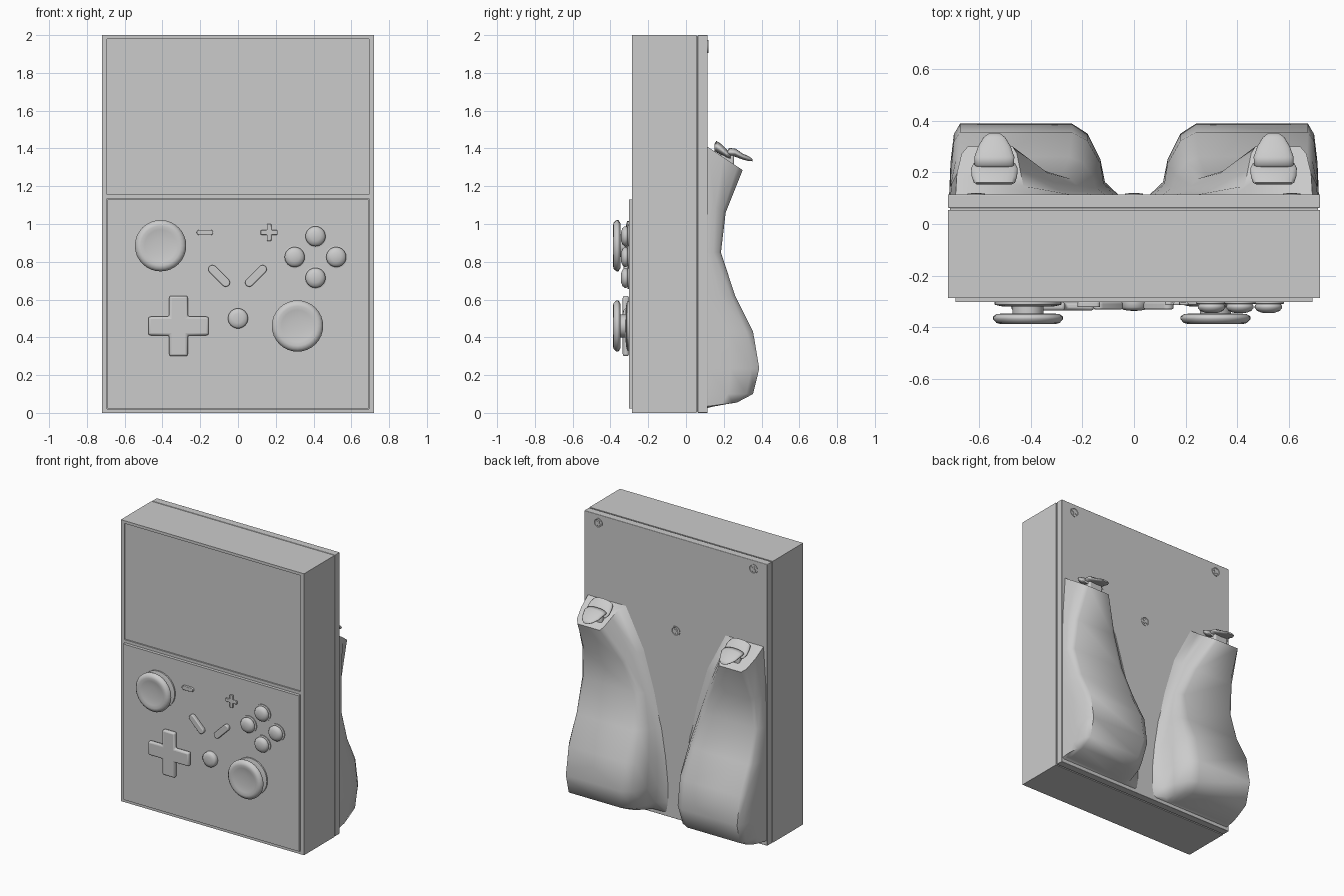
import bpy, bmesh, math
from math import cos, sin, pi, radians
from mathutils import Matrix, Vector

cube = bpy.data.objects.get("Cube")
if cube:
    bpy.data.objects.remove(cube, do_unlink=True)

grey = bpy.data.materials.new("plain_grey")
grey.use_nodes = True
grey.diffuse_color = (0.6, 0.6, 0.6, 1)
grey.node_tree.nodes["Principled BSDF"].inputs["Base Color"].default_value = (0.6, 0.6, 0.6, 1)


def finish(name, bm, bevel=0, segments=3, angle=35):
    """Turn a bmesh into a shaded object with an optional bevel."""
    bmesh.ops.recalc_face_normals(bm, faces=bm.faces)
    mesh = bpy.data.meshes.new(name)
    bm.to_mesh(mesh)
    bm.free()
    mesh.materials.append(grey)
    ob = bpy.data.objects.new(name, mesh)
    bpy.context.collection.objects.link(ob)
    if bevel:
        mod = ob.modifiers.new("bevel", 'BEVEL')
        mod.width, mod.segments, mod.limit_method = bevel, segments, 'ANGLE'
    bpy.ops.object.select_all(action='DESELECT')
    ob.select_set(True)
    bpy.context.view_layer.objects.active = ob
    bpy.ops.object.shade_smooth_by_angle(angle=radians(angle))
    return ob


def box(name, x0, x1, y0, y1, z0, z1, bevel=0):
    bm = bmesh.new()
    m = Matrix.Translation(((x0 + x1) / 2, (y0 + y1) / 2, (z0 + z1) / 2))
    bmesh.ops.create_cube(bm, size=1, matrix=m @ Matrix.Diagonal((x1 - x0, y1 - y0, z1 - z0, 1)))
    return finish(name, bm, bevel)


def loft(name, rings, **kw):
    """Skin closed rings of equal length and cap both ends."""
    bm = bmesh.new()
    rows = [[bm.verts.new(p) for p in ring] for ring in rings]
    n = len(rows[0])
    for a, b in zip(rows, rows[1:]):
        for i in range(n):
            j = (i + 1) % n
            bm.faces.new((a[i], a[j], b[j], b[i]))
    bm.faces.new(rows[0])
    bm.faces.new(rows[-1])
    return finish(name, bm, **kw)


def turned(name, x, z, profile, sides=32, **kw):
    """Round part about the y axis from (radius, y) pairs."""
    angles = [2 * pi * i / sides for i in range(sides)]
    return loft(name, [[(x + r * cos(a), y, z + r * sin(a)) for a in angles]
                       for r, y in profile], **kw)


def plate(name, outline, x, z, y0, y1, bevel, turn=0):
    """Flat outline in x and z, thickened between y0 and y1."""
    c, s = cos(radians(turn)), sin(radians(turn))
    pts = [(x + u * c - v * s, z + u * s + v * c) for u, v in outline]
    return loft(name, [[(u, y, v) for u, v in pts] for y in (y0, y1)], bevel=bevel)


def cross(l, w):
    return [(l, -w), (l, w), (w, w), (w, l), (-w, l), (-w, w),
            (-l, w), (-l, -w), (-w, -w), (-w, -l), (w, -l), (w, -w)]


def capsule(length, r):
    ang = [pi * (i / 8 - 0.5) for i in range(9)]
    right = [(length + r * cos(a), r * sin(a)) for a in ang]
    return right + [(-u, -v) for u, v in right]


# Case: main box, raised front rim, seam core and back shell
FRONT, RIM, PANEL = -0.277, -0.287, -0.302
box("case", -0.72, 0.72, FRONT, 0.055, 0, 2)
box("seam_core", -0.712, 0.712, 0.05, 0.07, 0.008, 1.992)
box("back_shell", -0.72, 0.72, 0.062, 0.115, 0, 2, bevel=0.004)
for name, x0, x1, z0, z1 in (("rim_right", -0.72, -0.693, 0, 2), ("rim_left", 0.693, 0.72, 0, 2),
                             ("rim_top", -0.693, 0.693, 1.98, 2),
                             ("rim_middle", -0.693, 0.693, 1.134, 1.155),
                             ("rim_bottom", -0.693, 0.693, 0, 0.02)):
    box(name, x0, x1, RIM, FRONT, z0, z1)
box("control_panel", -0.69, 0.69, PANEL, FRONT, 0.024, 1.13)

# Thumb sticks
for side, x, z in (("right", -0.41, 0.885), ("left", 0.315, 0.46)):
    turned(side + "_stick_base", x, z, [(0.13, PANEL), (0.13, -0.312), (0.105, -0.318), (0.07, -0.32)])
    turned(side + "_stick_neck", x, z, [(0.06, -0.31), (0.06, -0.355)])
    turned(side + "_stick_cap", x, z, [(0.09, -0.346), (0.12, -0.348), (0.136, -0.358), (0.136, -0.368),
                                       (0.122, -0.383), (0.105, -0.387), (0.085, -0.382),
                                       (0.04, -0.378), (0.01, -0.377)], angle=60)

# Face buttons and centre button
DOME = [(0.045, -0.306), (0.053, -0.317), (0.053, -0.324), (0.044, -0.336), (0.026, -0.343), (0.006, -0.345)]
for i in range(4):
    x, z = 0.41 + 0.11 * cos(i * pi / 2), 0.825 + 0.11 * sin(i * pi / 2)
    turned(f"button_collar_{i + 1}", x, z, [(0.06, PANEL), (0.06, -0.308), (0.05, -0.31)])
    turned(f"button_{i + 1}", x, z, DOME, angle=60)
turned("centre_button", 0, 0.5, [(0.053, PANEL), (0.053, -0.322), (0.044, -0.331), (0.025, -0.335), (0.005, -0.336)],
       angle=60)

# Direction pad and small buttons
plate("direction_pad", cross(0.16, 0.049), -0.315, 0.46, PANEL, -0.335, 0.012)
plate("plus_button", cross(0.045, 0.012), 0.165, 0.955, PANEL, -0.314, 0.004)
plate("minus_button", capsule(0.03, 0.014), -0.175, 0.955, PANEL, -0.322, 0.004)
plate("slant_button_right", capsule(0.05, 0.022), -0.1, 0.725, PANEL, -0.33, 0.006, turn=-45)
plate("slant_button_left", capsule(0.05, 0.022), 0.095, 0.725, PANEL, -0.33, 0.006, turn=45)

# Hand grips: z at the case, z at the crown, depth, then x of outer base,
# outer crown, inner crown, inner side and flared inner base
GRIP = [
    (1.41, 1.285, 0.30, 0.69, 0.655, 0.47, 0.44, 0.39),
    (1.12, 1.06, 0.21, 0.71, 0.665, 0.36, 0.31, 0.24),
    (0.85, 0.85, 0.185, 0.715, 0.675, 0.28, 0.22, 0.16),
    (0.62, 0.62, 0.26, 0.715, 0.68, 0.25, 0.16, 0.11),
    (0.43, 0.43, 0.355, 0.715, 0.685, 0.24, 0.13, 0.08),
    (0.235, 0.235, 0.388, 0.715, 0.685, 0.24, 0.13, 0.06),
    (0.10, 0.10, 0.355, 0.715, 0.685, 0.26, 0.15, 0.06),
    (0.035, 0.055, 0.27, 0.712, 0.68, 0.28, 0.19, 0.07),
    (0.025, 0.035, 0.14, 0.70, 0.68, 0.29, 0.22, 0.09),
]
BASE = 0.113


def grip_ring(side, row):
    zb, zc, d, xo, xc, xi, xm, xf = row
    h = d - BASE
    pts = [(xo, 0), (xo - 0.005, 0.45), (xc + 0.012, 0.85), (xc - 0.012, 1), (xi, 1),
           (xi * 0.45 + xm * 0.55, 0.86), (xm, 0.5), (xm * 0.75 + xf * 0.25, 0.18), (xf, 0)]
    return [(side * x, BASE + h * t, zb + (zc - zb) * t) for x, t in pts]


def trigger_ring(side, row):
    y, z, w, t = row
    return [(side * 0.54 + w * cos(a), y, z + t * sin(a)) for a in (2 * pi * i / 20 for i in range(20))]


LOWER = [(0.152, 1.405, 0.065, 0.02), (0.16, 1.41, 0.08, 0.03), (0.185, 1.395, 0.088, 0.03),
         (0.215, 1.372, 0.09, 0.024), (0.236, 1.355, 0.08, 0.012)]
UPPER = [(0.215, 1.365, 0.06, 0.012), (0.228, 1.38, 0.076, 0.022), (0.26, 1.378, 0.077, 0.022),
         (0.30, 1.357, 0.063, 0.016), (0.335, 1.345, 0.042, 0.012), (0.352, 1.338, 0.02, 0.006)]
for label, side in (("right", -1), ("left", 1)):
    loft(label + "_grip", [grip_ring(side, r) for r in GRIP], angle=50)
    loft(label + "_lower_trigger", [trigger_ring(side, r) for r in LOWER], angle=70)
    loft(label + "_upper_trigger", [trigger_ring(side, r) for r in UPPER], angle=70)
    box(label + "_trigger_stem", side * 0.54 - 0.055, side * 0.54 + 0.055, 0.165, 0.255, 1.29, 1.365, 0.012)

# Back screws: a ring with a cross-head inside
for i, (x, z) in enumerate(((-0.61, 1.94), (0.61, 1.94), (0, 1.335))):
    turned(f"screw_ring_{i + 1}", x, z, [(0.034, 0.11), (0.034, 0.118), (0.028, 0.118), (0.026, 0.1155)], sides=24)
    plate(f"screw_cross_{i + 1}", cross(0.02, 0.006), x, z, 0.113, 0.119, 0, turn=30)
